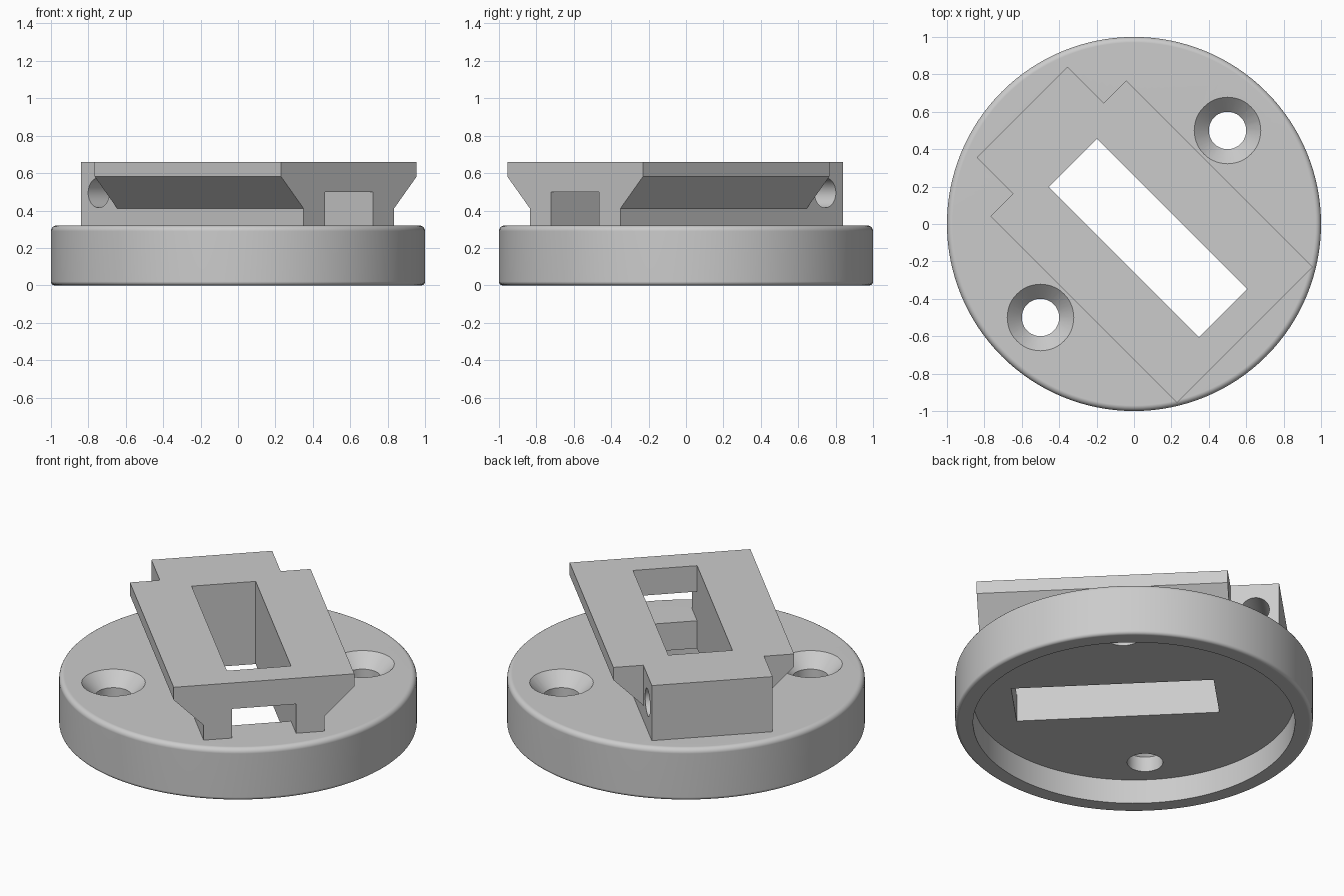
import bpy, bmesh, math
from mathutils import Matrix

if "Cube" in bpy.data.objects:
    bpy.data.objects.remove(bpy.data.objects["Cube"], do_unlink=True)

grey = bpy.data.materials.new("plain_grey")
grey.use_nodes = True
grey.diffuse_color = (0.6, 0.6, 0.6, 1)
grey.node_tree.nodes["Principled BSDF"].inputs["Base Color"].default_value = (0.6, 0.6, 0.6, 1)

BASE_TOP, MOUNT_TOP = 0.32, 0.66


def finish(bm, name):
    bmesh.ops.recalc_face_normals(bm, faces=bm.faces)
    mesh = bpy.data.meshes.new(name)
    bm.to_mesh(mesh)
    bm.free()
    mesh.materials.append(grey)
    obj = bpy.data.objects.new(name, mesh)
    bpy.context.collection.objects.link(obj)
    return obj


def lathe(name, profile, segments, matrix=Matrix()):
    """Spin an (r, z) profile that starts and ends on the axis."""
    bm = bmesh.new()
    verts = [bm.verts.new((r, 0, z)) for r, z in profile]
    edges = [bm.edges.new(pair) for pair in zip(verts, verts[1:])]
    bmesh.ops.spin(bm, geom=verts + edges, cent=(0, 0, 0), axis=(0, 0, 1),
                   angle=math.tau, steps=segments, use_duplicate=False)
    bmesh.ops.remove_doubles(bm, verts=bm.verts, dist=1e-5)
    bm.transform(matrix)
    return finish(bm, name)


def prism(name, profile, x0, x1):
    """Extrude a closed (y, z) profile along x."""
    bm = bmesh.new()
    face = bm.faces.new([bm.verts.new((x0, y, z)) for y, z in profile])
    new = bmesh.ops.extrude_face_region(bm, geom=[face])["geom"]
    bmesh.ops.translate(bm, vec=(x1 - x0, 0, 0),
                        verts=[v for v in new if isinstance(v, bmesh.types.BMVert)])
    return finish(bm, name)


def box(name, x0, x1, half_y, z0, z1):
    return prism(name, [(-half_y, z0), (half_y, z0), (half_y, z1), (-half_y, z1)], x0, x1)


def combine(target, other, operation):
    bpy.context.view_layer.objects.active = target
    mod = target.modifiers.new(operation, "BOOLEAN")
    mod.operation, mod.object, mod.solver = operation, other, "EXACT"
    bpy.ops.object.modifier_apply(modifier=mod.name)
    bpy.data.objects.remove(other, do_unlink=True)


def fillet(radius, cr, cz, start, end):
    angles = [math.radians(start + (end - start) * i / 5) for i in range(6)]
    return [(cr + radius * math.cos(a), cz + radius * math.sin(a)) for a in angles]


# Round base: rounded rims and a shallow recess underneath
body = lathe("round_base_with_dovetail_mount",
             [(0, 0.15), (0.9, 0.15), (0.9, 0)]
             + fillet(0.02, 0.98, 0.02, -90, 0)
             + fillet(0.03, 0.97, BASE_TOP - 0.03, 0, 90)
             + [(0, BASE_TOP)], 128)

# Countersunk screw holes on either side
for side in (-1, 1):
    hole = lathe("screw_hole", [(0, 0), (0.1, 0), (0.1, 0.242), (0.278, 0.42), (0, 0.42)],
                 48, Matrix.Translation((0, side * 0.707, 0)))
    combine(body, hole, "DIFFERENCE")

# Dovetail rail with overhanging wings
half = [(0.343, 0.28), (0.343, 0.412), (0.513, 0.582), (0.513, MOUNT_TOP)]
rail = prism("dovetail_rail", half + [(-y, z) for y, z in reversed(half)], -0.571, 0.838)

# Narrow end block with a cross pin hole
combine(rail, box("end_block", -0.845, -0.5, 0.343, 0.28, MOUNT_TOP), "UNION")
pin = lathe("pin_hole", [(0, -0.5), (0.08, -0.5), (0.08, 0.5), (0, 0.5)], 48,
            Matrix.Translation((-0.71, 0, 0.495)) @ Matrix.Rotation(math.pi / 2, 4, "X"))
combine(rail, pin, "DIFFERENCE")

# Open slot at the wide end, level with the base top
combine(rail, box("end_slot", 0.6, 1.0, 0.182, 0.2, 0.5), "DIFFERENCE")

# Join the mount to the base, then cut the window through both
combine(body, rail, "UNION")
combine(body, box("window", -0.463, 0.674, 0.182, -0.2, 0.9), "DIFFERENCE")

# Turn the mount diagonally and shade with crisp edges
body.data.transform(Matrix.Rotation(-math.pi / 4, 4, "Z"))
bpy.ops.object.select_all(action="DESELECT")
body.select_set(True)
bpy.context.view_layer.objects.active = body
bpy.ops.object.shade_smooth_by_angle(angle=math.radians(30))
weighted = body.modifiers.new("Weighted Normal", "WEIGHTED_NORMAL")
weighted.keep_sharp = True
